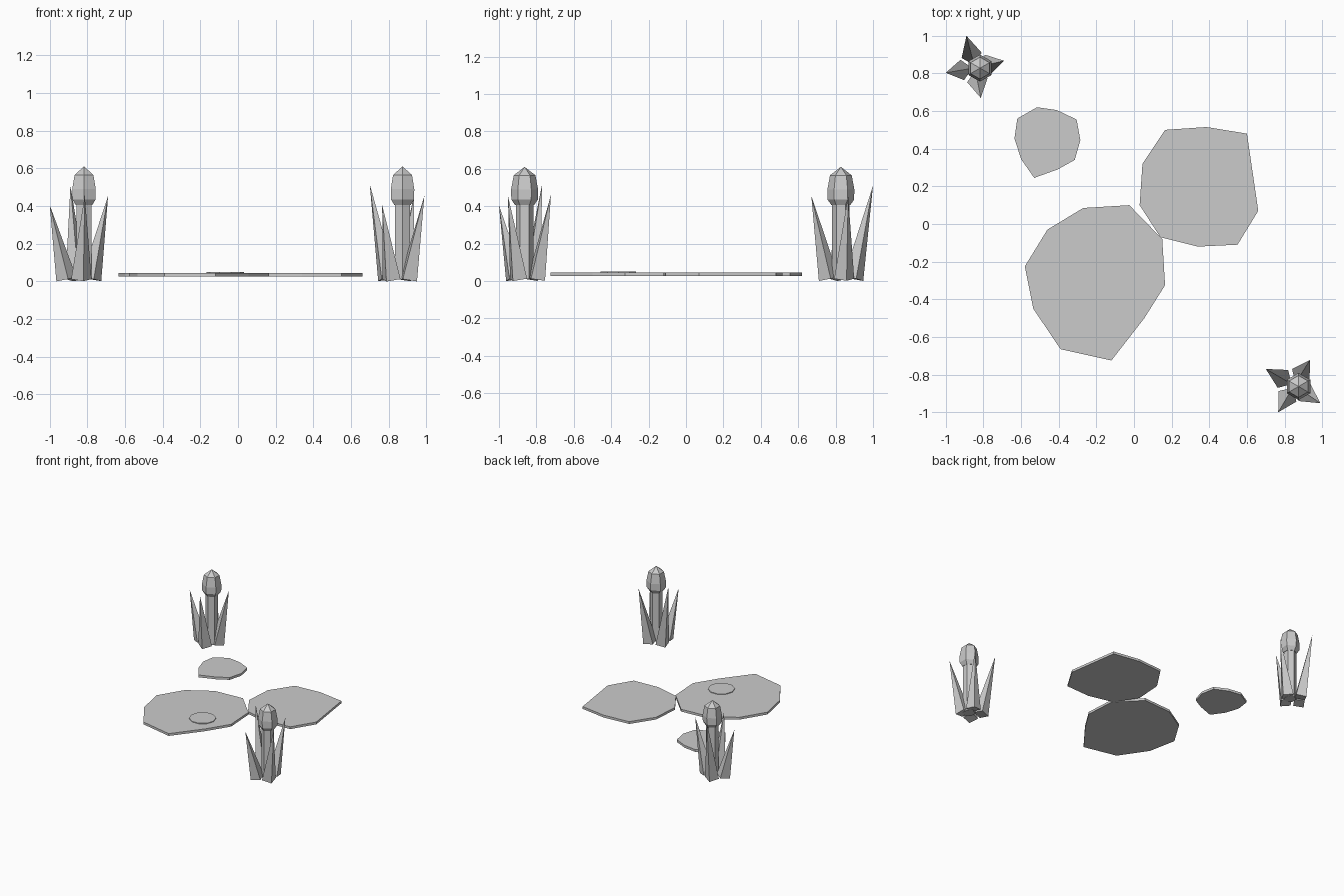
import bpy
import math
from mathutils import Vector

cube = bpy.data.objects.get("Cube")
if cube:
    bpy.data.objects.remove(cube, do_unlink=True)

# One plain grey for everything
grey = bpy.data.materials.new("plain_grey")
grey.use_nodes = True
grey.diffuse_color = (0.6, 0.6, 0.6, 1)
grey.node_tree.nodes["Principled BSDF"].inputs["Base Color"].default_value = (0.6, 0.6, 0.6, 1)


def add_mesh(name, verts, faces):
    mesh = bpy.data.meshes.new(name)
    mesh.from_pydata(verts, [], faces)
    mesh.materials.append(grey)
    obj = bpy.data.objects.new(name, mesh)
    bpy.context.collection.objects.link(obj)
    return obj


def ring(count, radius, start=0.0):
    """Points of a regular polygon in the ground plane."""
    angles = [start + math.tau * i / count for i in range(count)]
    return [(radius * math.cos(a), radius * math.sin(a)) for a in angles]


def slab(name, outline, bottom, top):
    """Flat plate with a counter-clockwise outline."""
    n = len(outline)
    verts = [(x, y, z) for z in (bottom, top) for x, y in outline]
    sides = [(i, (i + 1) % n, n + (i + 1) % n, n + i) for i in range(n)]
    add_mesh(name, verts, sides + [tuple(reversed(range(n))), tuple(range(n, 2 * n))])


def lathe(name, centre, profile, count, apex=None):
    """Stack of polygon rings, with an optional pointed top."""
    cx, cy = centre
    verts = [(cx + x, cy + y, z) for r, z in profile
             for x, y in ring(count, r, math.pi / 2)]
    faces = [tuple(reversed(range(count)))]
    for level in range(len(profile) - 1):
        a = level * count
        for i in range(count):
            j = (i + 1) % count
            faces.append((a + i, a + j, a + count + j, a + count + i))
    last = len(verts) - count
    if apex is None:
        faces.append(tuple(range(last, last + count)))
    else:
        verts.append((cx, cy, apex))
        faces += [(last + i, last + (i + 1) % count, len(verts) - 1) for i in range(count)]
    add_mesh(name, verts, faces)


def blade(name, centre, tip):
    """Four-sided spike leaning outward, its base square to its axis."""
    tip = Vector(tip)
    flat = Vector((tip.x - centre[0], tip.y - centre[1], 0)).normalized()
    base = Vector((*centre, 0.012)) + flat * 0.068
    axis = (tip - base).normalized()
    side = axis.cross(flat).normalized()
    out = side.cross(axis)
    verts = [base + out * x + side * y for x, y in ring(4, 0.055)] + [tip]
    faces = [(i, (i + 1) % 4, 4) for i in range(4)] + [(3, 2, 1, 0)]
    add_mesh(name, verts, faces)


def plant(name, stem, clump, tips):
    lathe(name + "_stem", stem, [(0.047, 0.01), (0.047, 0.42)], 6)
    lathe(name + "_bud", stem,
          [(0.05, 0.405), (0.071, 0.435), (0.072, 0.49), (0.058, 0.565)], 6, 0.61)
    for i, tip in enumerate(tips):
        blade(f"{name}_blade_{i + 1}", clump, tip)


# Reed plants at opposite corners
plant("back_reed", (-0.818, 0.828), (-0.845, 0.83),
      [(-0.89, 1, 0.51), (-0.69, 0.867, 0.455), (-0.814, 0.67, 0.455), (-1, 0.803, 0.405)])
plant("front_reed", (0.874, -0.863), (0.85, -0.857),
      [(0.7, -0.77, 0.515), (0.935, -0.722, 0.46), (0.99, -0.952, 0.455), (0.766, -1, 0.405)])

# Floating pads, outlines counter-clockwise
pads = {
    "small_pad": [(-0.62, 0.56), (-0.635, 0.455), (-0.6, 0.345), (-0.53, 0.245), (-0.405, 0.29),
                  (-0.315, 0.34), (-0.285, 0.445), (-0.305, 0.555), (-0.41, 0.605), (-0.515, 0.62)],
    "middle_pad": [(0.165, 0.5), (0.045, 0.32), (0.03, 0.1), (0.14, -0.07), (0.34, -0.12),
                   (0.55, -0.11), (0.66, 0.07), (0.6, 0.48), (0.385, 0.515)],
    "large_pad": [(-0.27, 0.085), (-0.46, -0.03), (-0.58, -0.225), (-0.535, -0.45), (-0.39, -0.665),
                  (-0.12, -0.725), (0.055, -0.5), (0.165, -0.325), (0.15, -0.08), (-0.025, 0.1)],
}
for name, outline in pads.items():
    slab(name, outline, 0.026, 0.045)

# Thin raised disc on the large pad
slab("raised_disc", [(x - 0.067, y - 0.362) for x, y in ring(10, 0.1)], 0.03, 0.05)
